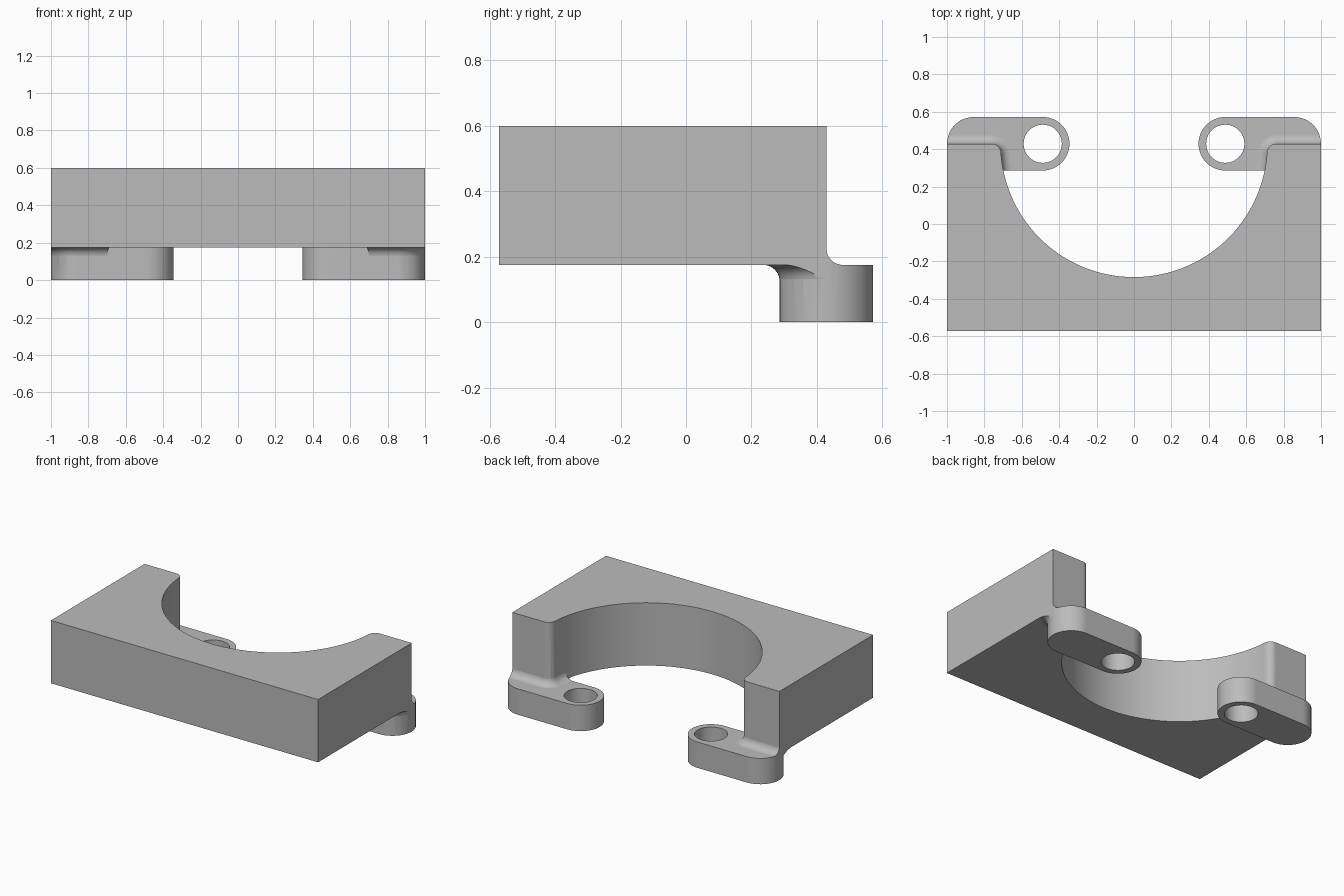
import bpy, bmesh
from math import sin, cos, pi, atan2, sqrt

if "Cube" in bpy.data.objects:
    bpy.data.objects.remove(bpy.data.objects["Cube"], do_unlink=True)

BACK, FRONT, TOP = 0.429, -0.572, 0.6     # block limits
BORE, CORNER = 0.713, 0.05                # saddle radius, corner rounding
SHELF, FILLET = 0.175, 0.05               # lug top height, fillet radius
LUG_R = 0.143
HOLE_X, END_X = 0.488, 0.8565             # lug end centres

mat = bpy.data.materials.new("plain grey")
mat.use_nodes = True
GREY = (0.5, 0.5, 0.5, 1)
mat.diffuse_color = GREY
mat.node_tree.nodes["Principled BSDF"].inputs["Base Color"].default_value = GREY


def arc(cx, cy, r, a, b, n):
    return [(cx + r * cos(a + (b - a) * i / n), cy + r * sin(a + (b - a) * i / n))
            for i in range(n + 1)]


def footprint(d=0.0, side=1.0):
    """Half outline of the block, its back and bore grown by d."""
    cx = sqrt((BORE + CORNER) ** 2 - CORNER ** 2)
    tilt = atan2(CORNER, cx)
    corner = arc(cx, BACK - CORNER, CORNER + d, pi / 2, pi - tilt, 10)
    bore = arc(0, BACK, BORE - d, -tilt, -pi / 2, 48)
    return [(0, FRONT), (side, FRONT), (side, BACK + d)] + corner + bore[1:]


def slot(x0, x1, r):
    return (arc(x1, BACK, r, -pi / 2, pi / 2, 24) +
            arc(x0, BACK, r, pi / 2, 3 * pi / 2, 24))


def loft(name, layers):
    """Closed solid through (outline, height) layers."""
    bm = bmesh.new()
    rings = [[bm.verts.new((x, y, z)) for x, y in pts] for pts, z in layers]
    for lo, hi in zip(rings, rings[1:]):
        for i in range(len(lo)):
            j = (i + 1) % len(lo)
            bm.faces.new((lo[i], lo[j], hi[j], hi[i]))
    bm.faces.new(rings[0][::-1])
    bm.faces.new(rings[-1])
    bmesh.ops.recalc_face_normals(bm, faces=bm.faces)
    me = bpy.data.meshes.new(name)
    bm.to_mesh(me)
    bm.free()
    me.materials.append(mat)
    ob = bpy.data.objects.new(name, me)
    bpy.context.collection.objects.link(ob)
    return ob


def apply_all(ob):
    bpy.context.view_layer.objects.active = ob
    for m in list(ob.modifiers):
        bpy.ops.object.modifier_apply(modifier=m.name)


def combine(ob, other, operation):
    m = ob.modifiers.new("combine", 'BOOLEAN')
    m.object, m.operation, m.solver = other, operation, 'EXACT'
    apply_all(ob)
    bpy.data.objects.remove(other, do_unlink=True)


# Quarter-round steps as (offset from wall, distance from shelf)
STEPS = [(FILLET * (1 - sin(t)), FILLET * (1 - cos(t)))
         for t in [i * pi / 20 for i in range(10)]] + [(-0.002, FILLET)]

# Half block: its underside flares down into the lug
block = loft("saddle_block", [(footprint(), 0), (footprint(), TOP)])
under = [(slot(HOLE_X, END_X, LUG_R - 0.002), 0.05)]
under += [(slot(HOLE_X, END_X, LUG_R + d), SHELF - h) for d, h in reversed(STEPS)]
under += [(slot(HOLE_X, END_X, 3), z) for z in (SHELF, 1)]
combine(block, loft("underside_mould", under), 'INTERSECT')

# Lug with a filleted rise into the block wall, and its bolt hole
lug = loft("bolt_lug", [(slot(HOLE_X, END_X, LUG_R), z) for z in (0, 0.3)])
rise = [(footprint(0.45, 1.2), z) for z in (-0.1, SHELF)]
rise += [(footprint(d, 1.2), SHELF + h) for d, h in STEPS]
combine(lug, loft("lug_mould", rise), 'INTERSECT')
combine(lug, loft("bolt_hole", [(slot(HOLE_X, HOLE_X, 0.102), z) for z in (-0.1, 0.5)]),
        'DIFFERENCE')
combine(block, lug, 'UNION')

# Open the middle plane and mirror the half
bm = bmesh.new()
bm.from_mesh(block.data)
middle = [f for f in bm.faces if all(abs(v.co.x) < 1e-4 for v in f.verts)]
bmesh.ops.delete(bm, geom=middle, context='FACES')
bm.to_mesh(block.data)
bm.free()
mirror = block.modifiers.new("mirror", 'MIRROR')
mirror.merge_threshold = 0.0005
apply_all(block)

# Smooth curves, crisp edges
bpy.ops.object.select_all(action='DESELECT')
block.select_set(True)
bpy.context.view_layer.objects.active = block
bpy.ops.object.shade_smooth_by_angle(angle=pi / 6)
weighted = block.modifiers.new("weighted_normals", 'WEIGHTED_NORMAL')
weighted.keep_sharp = True
